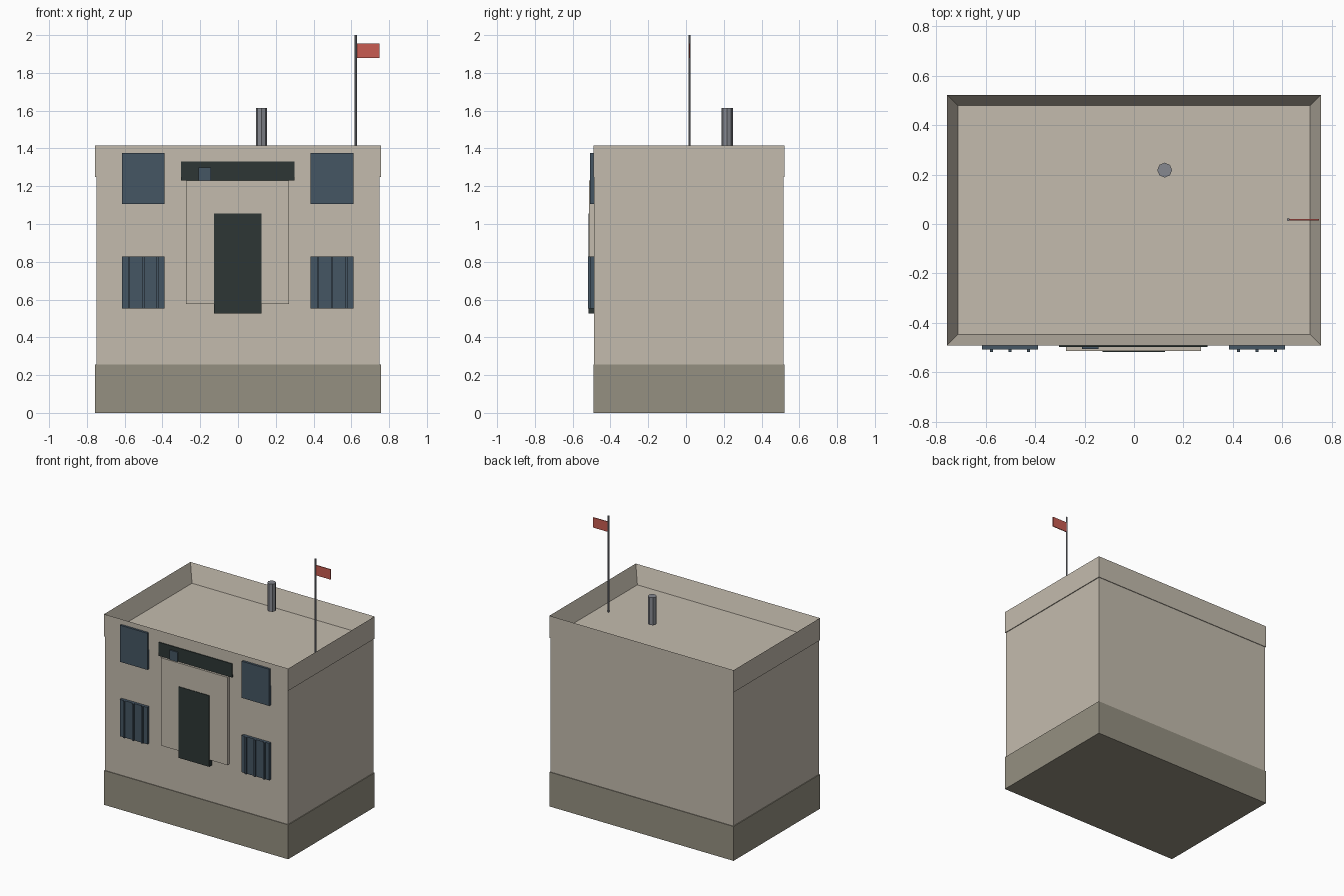
import bpy
import bmesh
from mathutils import Vector

cube = bpy.data.objects.get("Cube")
if cube:
    bpy.data.objects.remove(cube)


def material(name, rgb):
    m = bpy.data.materials.new(name)
    m.use_nodes = True
    m.diffuse_color = (*rgb, 1)
    m.node_tree.nodes["Principled BSDF"].inputs["Base Color"].default_value = (*rgb, 1)
    return m


plaster = material("sand_plaster", (0.55, 0.50, 0.42))
stone = material("grey_stone", (0.30, 0.28, 0.22))
glass = material("slate_glass", (0.06, 0.093, 0.127))
dark = material("dark_green", (0.026, 0.037, 0.036))
metal = material("grey_metal", (0.24, 0.25, 0.28))
red = material("red_cloth", (0.58, 0.107, 0.084))


def finish(name, bm, mat):
    mesh = bpy.data.meshes.new(name)
    bm.to_mesh(mesh)
    bm.free()
    mesh.materials.append(mat)
    obj = bpy.data.objects.new(name, mesh)
    bpy.context.collection.objects.link(obj)
    return obj


def box_mesh(x, y, z):
    """Box from (min, max) ranges on each axis."""
    bm = bmesh.new()
    bmesh.ops.create_cube(bm, size=1)
    for v in bm.verts:
        v.co = Vector([r[0] if c < 0 else r[1] for c, r in zip(v.co, (x, y, z))])
    return bm


def box(name, x, y, z, mat):
    return finish(name, box_mesh(x, y, z), mat)


def tube(name, x, y, z, radius, mat):
    bm = bmesh.new()
    bmesh.ops.create_cone(bm, cap_ends=True, segments=8, radius1=radius,
                          radius2=radius, depth=z[1] - z[0])
    bmesh.ops.translate(bm, verts=bm.verts, vec=(x, y, sum(z) / 2))
    return finish(name, bm, mat)


# Main body
outer_x, outer_y = (-0.756, 0.756), (-0.491, 0.522)
box("walls", (-0.75, 0.75), (-0.486, 0.517), (0.01, 1.27), plaster)
box("plinth", outer_x, outer_y, (0, 0.255), stone)

# Parapet with the roof sunk inside its rim
bm = box_mesh(outer_x, outer_y, (1.25, 1.415))
bm.normal_update()
top = max(bm.faces, key=lambda f: f.calc_center_median().z)
bmesh.ops.inset_region(bm, faces=[top], thickness=0.061)
for v in top.verts:
    v.co.z -= 0.13
finish("parapet_roof", bm, plaster)

# Windows, with bars on the lower pair
for side, cx in (("right", -0.502), ("left", 0.498)):
    span = (cx - 0.113, cx + 0.113)
    for level, z in (("upper", (1.105, 1.377)), ("lower", (0.553, 0.827))):
        box(f"{level}_window_{side}", span, (-0.507, -0.48), z, glass)
    for i in (-1, 0, 1):
        bx = cx + i * 0.075
        box(f"window_bar_{side}_{i + 2}", (bx - 0.006, bx + 0.006),
            (-0.518, -0.5), (0.553, 0.827), glass)

# Entrance
box("door_surround", (-0.275, 0.271), (-0.513, -0.48), (0.577, 1.229), plaster)
box("door", (-0.127, 0.125), (-0.517, -0.48), (0.527, 1.055), dark)
box("sign_board", (-0.303, 0.298), (-0.497, -0.48), (1.229, 1.33), dark)
box("sign_panel", (-0.21, -0.143), (-0.505, -0.49), (1.229, 1.30), glass)

# Rooftop fittings
tube("roof_vent", 0.124, 0.218, (1.41, 1.615), 0.03, metal)
tube("flag_pole", 0.624, 0.018, (1.28, 2.0), 0.006, metal)
box("flag", (0.628, 0.748), (0.015, 0.021), (1.88, 1.955), red)
